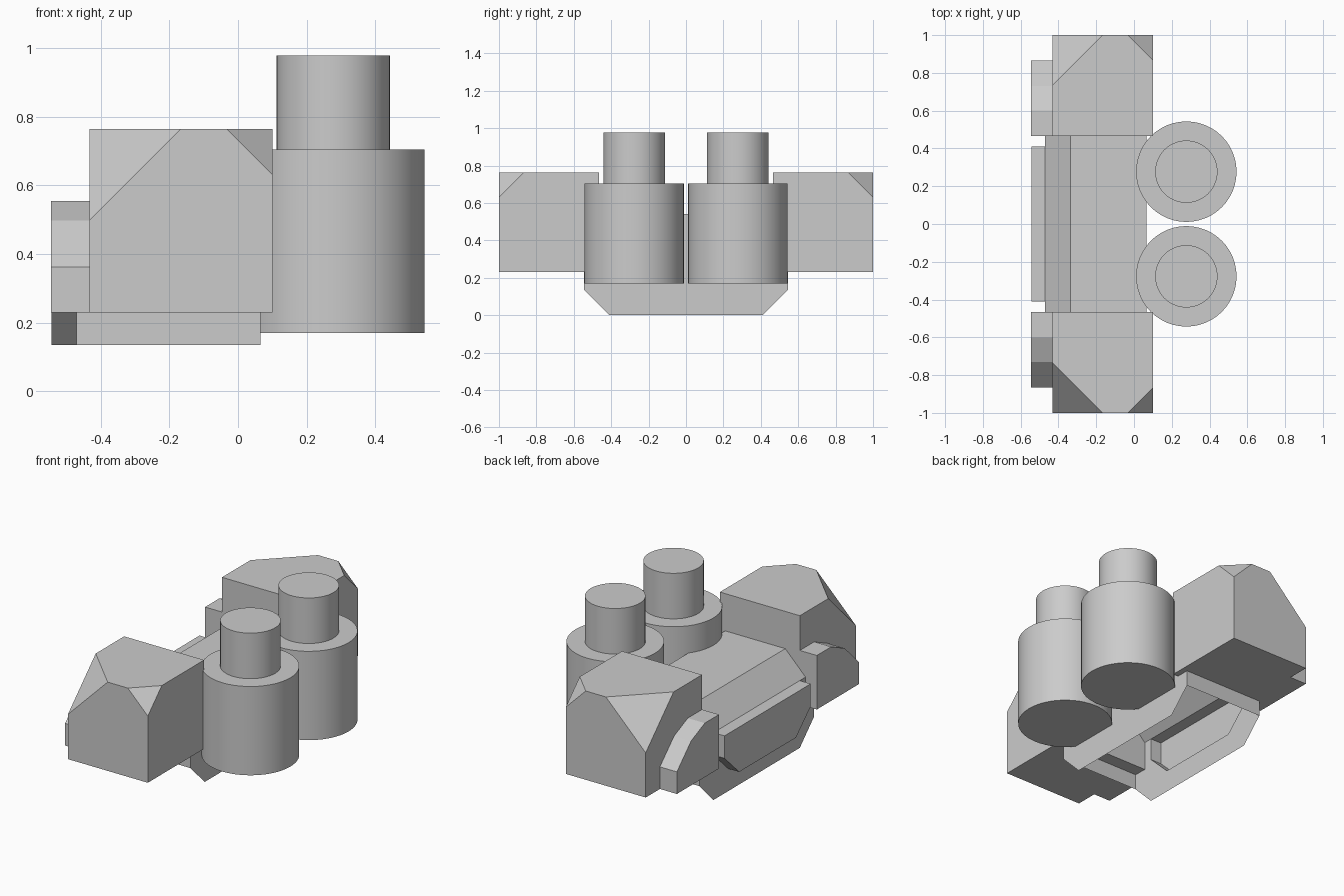
import bpy, bmesh

if "Cube" in bpy.data.objects:
    bpy.data.objects.remove(bpy.data.objects["Cube"])


def finish(name, bm, smooth=False):
    """Turn a +y half into an object mirrored across y = 0."""
    bmesh.ops.remove_doubles(bm, verts=bm.verts, dist=1e-5)
    bmesh.ops.recalc_face_normals(bm, faces=bm.faces)
    me = bpy.data.meshes.new(name)
    bm.to_mesh(me)
    bm.free()
    ob = bpy.data.objects.new(name, me)
    bpy.context.collection.objects.link(ob)
    mod = ob.modifiers.new("mirror", 'MIRROR')
    mod.use_axis = (False, True, False)
    if smooth:
        bpy.ops.object.select_all(action='DESELECT')
        bpy.context.view_layer.objects.active = ob
        ob.select_set(True)
        bpy.ops.object.shade_smooth_by_angle()
    return ob


def hull(name, points):
    """Convex solid with clean flat faces."""
    bm = bmesh.new()
    for p in points:
        bm.verts.new(p)
    bmesh.ops.convex_hull(bm, input=bm.verts)
    bmesh.ops.dissolve_limit(bm, angle_limit=0.02, verts=bm.verts, edges=bm.edges)
    return finish(name, bm)


def face(bm, points):
    bm.faces.new([bm.verts.new(p) for p in points])


def sheet(bm, x, profile):
    """Flat plate in a plane of constant x, from (y, z) points."""
    face(bm, [(x, y, z) for y, z in profile])


def strip(bm, x0, x1, profile):
    """Walls along x following an open (y, z) path."""
    for (ya, za), (yb, zb) in zip(profile, profile[1:]):
        face(bm, [(x0, ya, za), (x1, ya, za), (x1, yb, zb), (x0, yb, zb)])


# Main dimensions
BACK, FRONT = -0.432, 0.10
LOW, HIGH, INNER = 0.23, 0.764, 0.465
BODY_BACK, BODY_FRONT, BODY_TOP = -0.47, 0.065, 0.54
PANEL_BACK, PANEL_TOP = -0.545, 0.405

# Side housings with a large and a small cut corner
c, d = 0.265, 0.133
housing = [(x, y, LOW) for x in (BACK, FRONT) for y in (INNER, 1)]
housing += [(x, INNER, HIGH) for x in (BACK, FRONT)]
housing += [(BACK, 1, HIGH - c), (BACK + c, 1, HIGH), (BACK, 1 - c, HIGH)]
housing += [(FRONT, 1, HIGH - d), (FRONT - d, 1, HIGH), (FRONT, 1 - d, HIGH)]
hull("side_housing", housing)

# Pods behind the housings
pod = [(INNER, LOW), (0.865, LOW), (0.865, 0.363), (0.73, 0.497),
       (0.60, 0.555), (INNER, 0.555)]
hull("rear_pod", [(x, y, z) for x in (PANEL_BACK, BACK) for y, z in pod])

# Central shell, open underneath, with hanging front and back plates
bm = bmesh.new()
lower = [(0, 0), (0.41, 0), (0.545, 0.135), (0.545, LOW), (INNER, LOW)]
sheet(bm, BODY_FRONT, lower + [(INNER, BODY_TOP), (0, BODY_TOP)])
sheet(bm, BODY_BACK, lower + [(INNER, PANEL_TOP), (0.41, PANEL_TOP),
                              (0.41, 0.27), (0.27, 0.135), (0, 0.135)])
strip(bm, BODY_BACK, BODY_FRONT, [(0.545, 0.135), (0.545, LOW)])
strip(bm, -0.335, BODY_FRONT, [(0, BODY_TOP), (INNER, BODY_TOP)])
face(bm, [(BODY_BACK, 0, PANEL_TOP), (BODY_BACK, INNER, PANEL_TOP),
          (-0.335, INNER, BODY_TOP), (-0.335, 0, BODY_TOP)])
finish("central_shell", bm)

# Raised rear panel, hollow towards the shell
bm = bmesh.new()
panel = [(0, 0.135), (0.27, 0.135), (0.41, 0.27), (0.41, PANEL_TOP), (0, PANEL_TOP)]
sheet(bm, PANEL_BACK + 0.002, panel)
strip(bm, PANEL_BACK + 0.002, BODY_BACK, panel)
finish("rear_panel", bm)

# Canisters and their narrower necks
for name, r, z0, z1 in (("canister", 0.266, 0.17, 0.704),
                        ("canister_neck", 0.165, 0.704, 0.978)):
    bm = bmesh.new()
    bmesh.ops.create_cone(bm, cap_ends=True, segments=48, radius1=r, radius2=r,
                          depth=z1 - z0)
    bmesh.ops.translate(bm, verts=bm.verts, vec=(0.277, 0.277, (z0 + z1) / 2))
    finish(name, bm, smooth=True)
